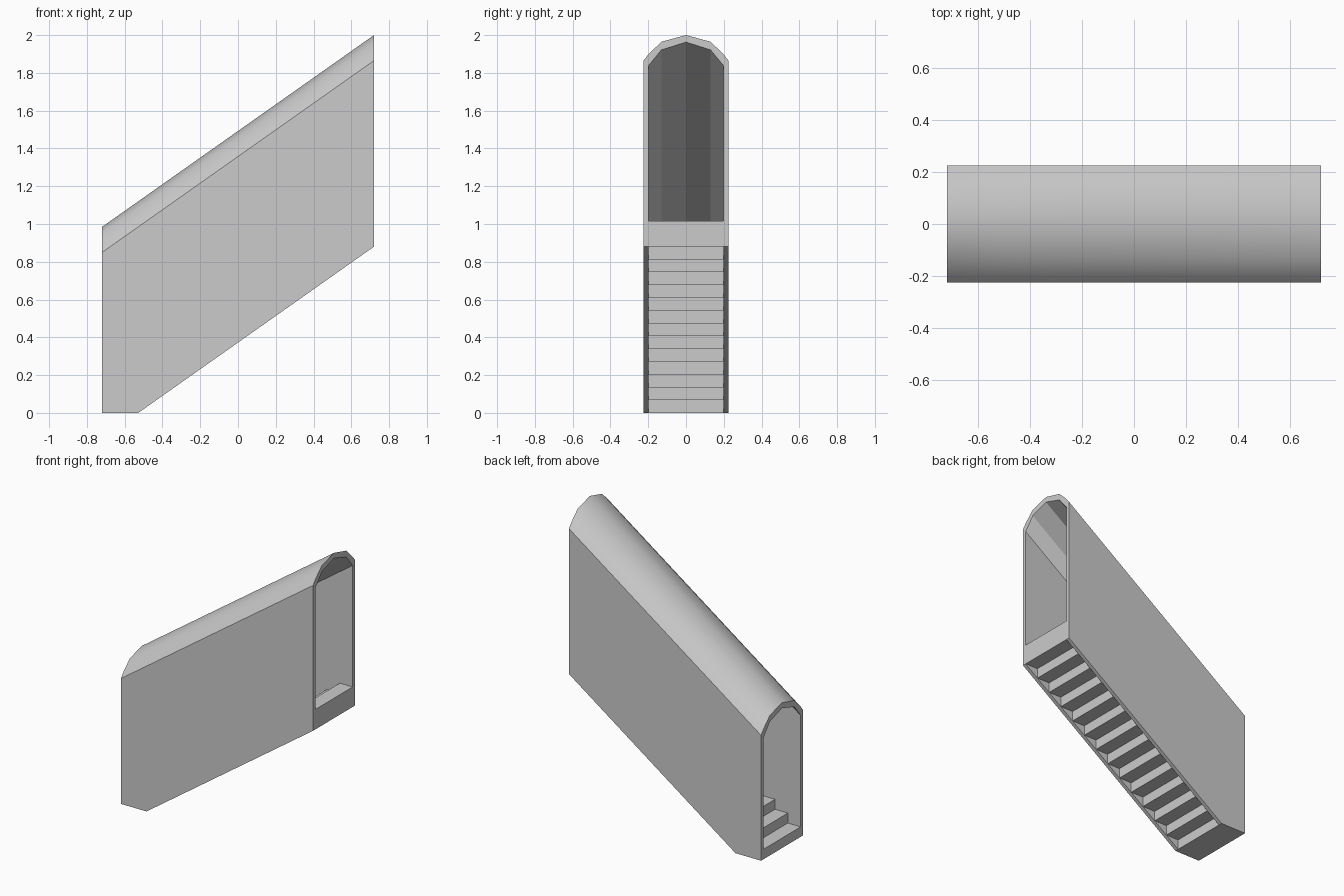
import bpy, bmesh, math

if "Cube" in bpy.data.objects:
    bpy.data.objects.remove(bpy.data.objects["Cube"])

N = 15                   # number of steps
X0, X1 = -0.72, 0.72
RUN = (X1 - X0) / N
RISE = 0.88 / (N - 2)
W_IN = 0.199             # inner half width
SLOPE = RISE / RUN


def finish(name, bm):
    bmesh.ops.recalc_face_normals(bm, faces=bm.faces)
    me = bpy.data.meshes.new(name)
    bm.to_mesh(me)
    bm.free()
    ob = bpy.data.objects.new(name, me)
    bpy.context.collection.objects.link(ob)
    return ob


def loft(name, rings):
    """Skin closed rings of points and cap both ends."""
    bm = bmesh.new()
    vs = [[bm.verts.new(p) for p in r] for r in rings]
    n = len(vs[0])
    for a, b in zip(vs, vs[1:]):
        for i in range(n):
            j = (i + 1) % n
            bm.faces.new((a[i], a[j], b[j], b[i]))
    bm.faces.new(vs[0])
    bm.faces.new(vs[-1])
    return finish(name, bm)


# Tunnel shell: walls and faceted arch, open below, sheared up the slope
outer = [(0.225, -0.135), (0.199, -0.102), (0.13, -0.035)]
inner = [(W_IN, -0.162), (0.13, -0.078)]


def shell_ring(x, bottom):
    top = 2.0 - SLOPE * (X1 - x)

    def arch(side, half, peak):
        left = [(x, -side, bottom)] + [(x, -y, top + d) for y, d in half]
        right = [(x, -px_y, z) for _, px_y, z in reversed(left)]
        return left + [(x, 0, top + peak)] + right

    return arch(0.225, outer, 0) + arch(W_IN, inner, -0.037)[::-1]


shell = loft("tunnel_shell", [shell_ring(X0, 0),
                              shell_ring(X0 + 2 * RUN, 0),
                              shell_ring(X1, 0.88)])
bpy.context.view_layer.objects.active = shell
shell.select_set(True)
bpy.ops.object.shade_smooth_by_angle(angle=math.radians(28))

# Staircase: stepped above and below
upper, lower = [], []
for i in range(N):
    xa, xb = X0 + i * RUN, X0 + (i + 1) * RUN
    upper += [(xa, (i + 1) * RISE), (xb, (i + 1) * RISE)]
    if i >= 2:
        lower += [(xa, (i - 1) * RISE), (xb, (i - 1) * RISE)]
lower = [(X0, 0), (X0 + 2 * RUN, 0)] + lower
profile = upper + lower[::-1]
loft("stairs", [[(x, y, z) for x, z in profile] for y in (-W_IN, W_IN)])
